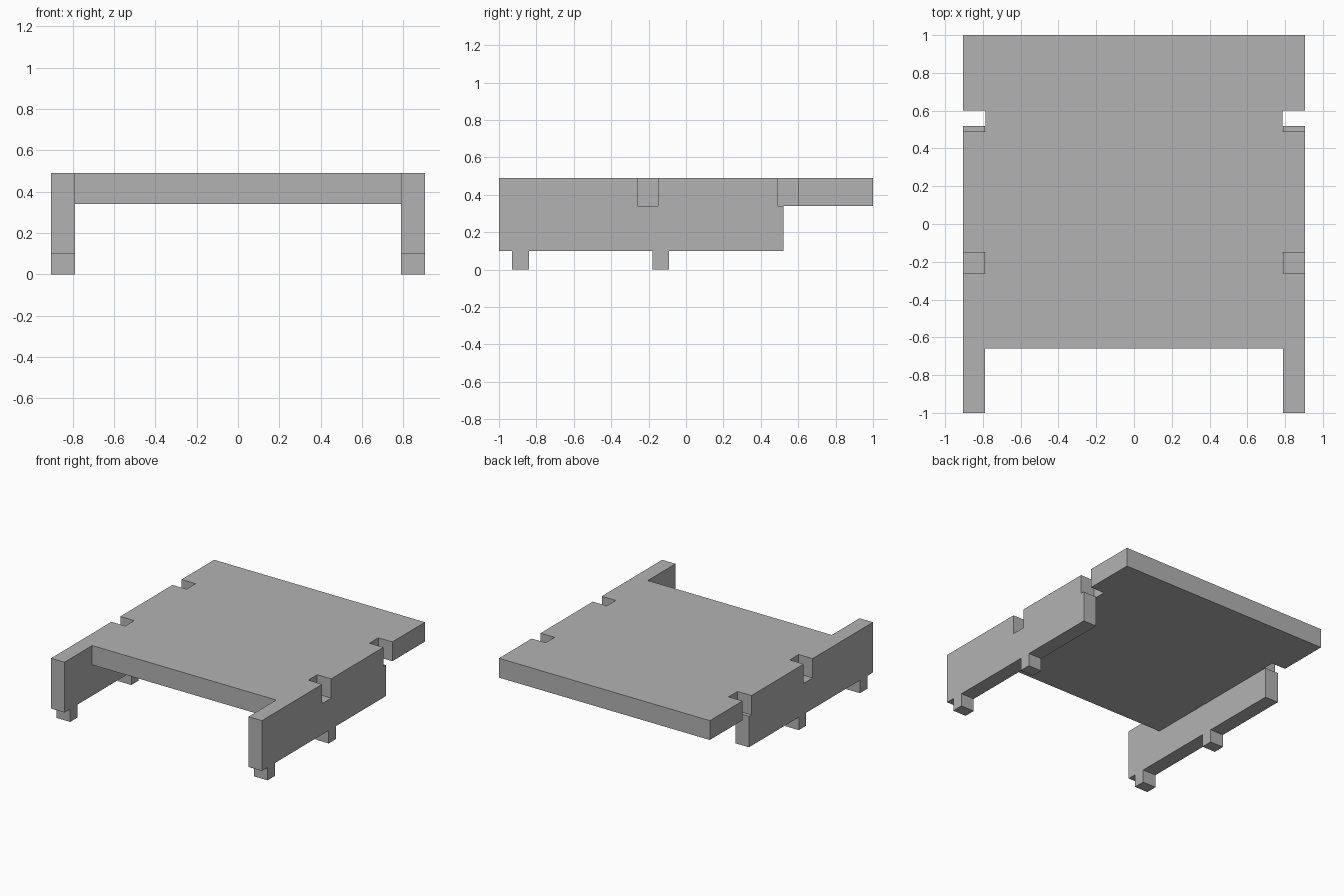
import bpy
import bmesh
from mathutils import Vector

cube = bpy.data.objects.get("Cube")
if cube:
    bpy.data.objects.remove(cube, do_unlink=True)

# Main dimensions
HALF_W, RAIL_IN, SLOT_IN = 0.905, 0.79, 0.785
FRONT, BACK, DECK_FRONT, RAIL_BACK = -1.0, 1.0, -0.66, 0.52
TOP, DECK_LOW, RAIL_LOW = 0.49, 0.34, 0.10
SLOTS = [(-0.26, -0.15), (0.49, 0.60)]
FEET = [(-0.93, -0.84), (-0.18, -0.09)]

grey = bpy.data.materials.new("plain_grey")
grey.use_nodes = True
colour = (0.45, 0.45, 0.45, 1)
grey.diffuse_color = colour
grey.node_tree.nodes["Principled BSDF"].inputs["Base Color"].default_value = colour


def prism(name, points, sweep):
    """Extrude a flat outline along the sweep vector."""
    bm = bmesh.new()
    face = bm.faces.new([bm.verts.new(p) for p in points])
    ext = bmesh.ops.extrude_face_region(bm, geom=[face])
    verts = [v for v in ext["geom"] if isinstance(v, bmesh.types.BMVert)]
    bmesh.ops.translate(bm, verts=verts, vec=Vector(sweep))
    bmesh.ops.recalc_face_normals(bm, faces=bm.faces)
    mesh = bpy.data.meshes.new(name)
    bm.to_mesh(mesh)
    bm.free()
    mesh.materials.append(grey)
    obj = bpy.data.objects.new(name, mesh)
    bpy.context.collection.objects.link(obj)
    return obj


# Deck: half outline with edge slots, mirrored to the other side
half = [(HALF_W, DECK_FRONT)]
for a, b in SLOTS:
    half += [(HALF_W, a), (SLOT_IN, a), (SLOT_IN, b), (HALF_W, b)]
half.append((HALF_W, BACK))
outline = half + [(-x, y) for x, y in reversed(half)]
deck = prism("slotted_deck", [(x, y, DECK_LOW) for x, y in outline],
             (0, 0, TOP - DECK_LOW))

# Side rails: profile with feet below and slots above
profile = [(FRONT, RAIL_LOW)]
for a, b in FEET:
    profile += [(a, RAIL_LOW), (a, 0), (b, 0), (b, RAIL_LOW)]
(a1, b1), (a2, _) = SLOTS
profile += [(RAIL_BACK, RAIL_LOW), (RAIL_BACK, DECK_LOW),
            (a2, DECK_LOW), (a2, TOP), (b1, TOP), (b1, DECK_LOW),
            (a1, DECK_LOW), (a1, TOP), (FRONT, TOP)]

# Join each rail to the deck as one solid
for side, sign in (("left", 1), ("right", -1)):
    rail = prism(side + "_rail", [(sign * RAIL_IN, y, z) for y, z in profile],
                 (sign * (HALF_W - RAIL_IN), 0, 0))
    rail.hide_render = True
    union = deck.modifiers.new("join_" + side, 'BOOLEAN')
    union.operation = 'UNION'
    union.solver = 'EXACT'
    union.object = rail
    bpy.context.view_layer.objects.active = deck
    bpy.ops.object.modifier_apply(modifier=union.name)
    bpy.data.objects.remove(rail, do_unlink=True)

# Merge the flat faces left by the joins
bm = bmesh.new()
bm.from_mesh(deck.data)
bmesh.ops.remove_doubles(bm, verts=bm.verts, dist=0.0001)
bmesh.ops.dissolve_limit(bm, angle_limit=0.01, verts=bm.verts, edges=bm.edges)
bm.to_mesh(deck.data)
bm.free()
